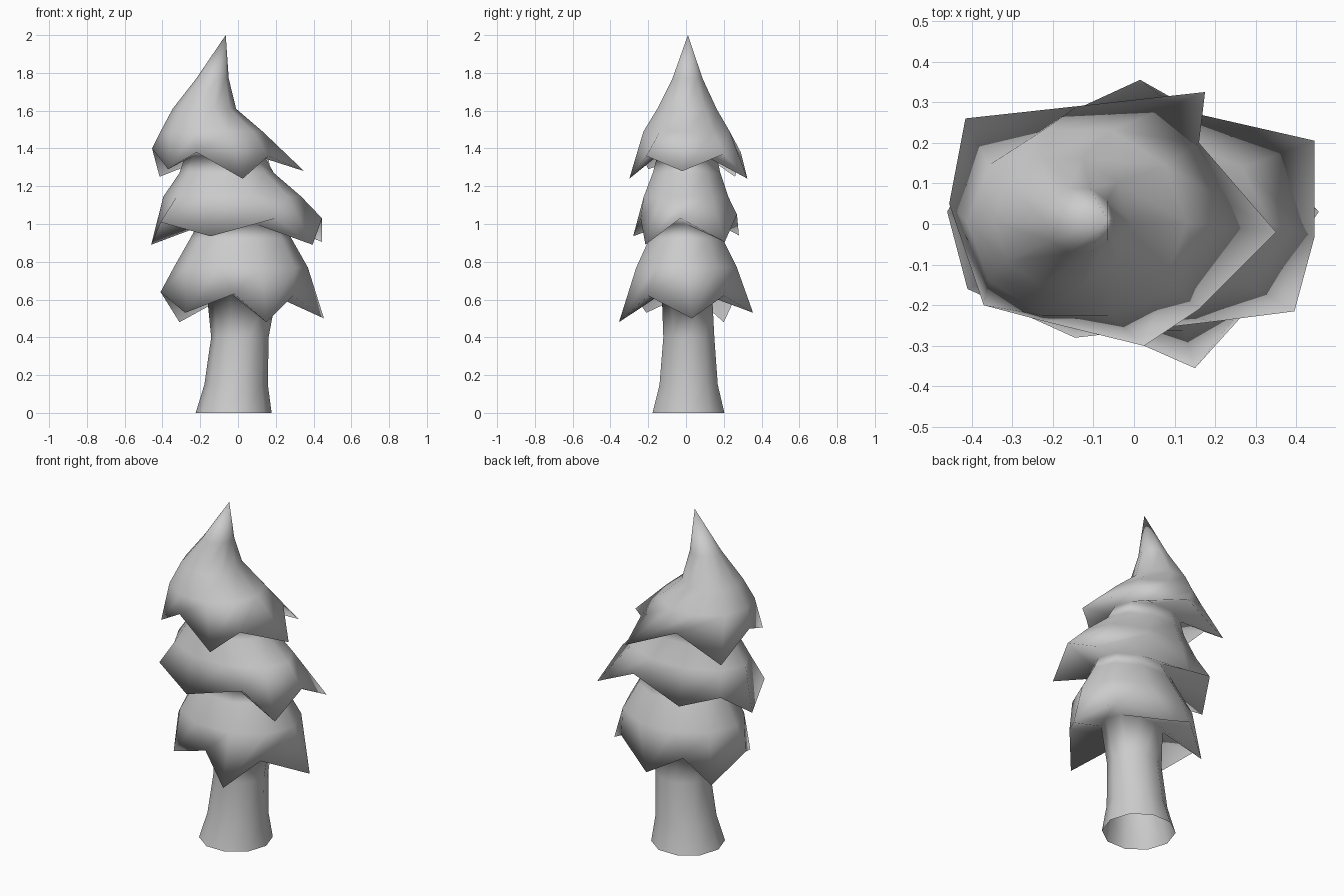
import bpy, bmesh
from math import sin, cos, radians

SIDES = 10


def ring(cx, cy, rx, ry, z):
    """Elliptical ring of points starting on +x."""
    return [(cx + rx * cos(radians(36 * k)), cy + ry * sin(radians(36 * k)), z)
            for k in range(SIDES)]


def loft(name, rings, apex):
    """Skin a stack of rings smoothly and close it in a point."""
    bm = bmesh.new()
    loops = [[bm.verts.new(p) for p in r] for r in rings]
    for a, b in zip(loops, loops[1:]):
        for k in range(SIDES):
            n = (k + 1) % SIDES
            bm.faces.new((a[k], a[n], b[n], b[k]))
    tip = bm.verts.new(apex)
    for k in range(SIDES):
        bm.faces.new((loops[-1][k], loops[-1][(k + 1) % SIDES], tip))
    for f in bm.faces:
        f.smooth = True
    me = bpy.data.meshes.new(name)
    bm.to_mesh(me)
    bm.free()
    ob = bpy.data.objects.new(name, me)
    bpy.context.collection.objects.link(ob)
    return ob


# flared trunk, open underneath
trunk = [ring(-0.023, 0.013, 0.201, 0.2, 0),
         ring(-0.01, 0.014, 0.168, 0.162, 0.15),
         ring(0.01, 0.015, 0.152, 0.142, 0.4)]

# narrow necks where a tier meets the part below it
neck1 = ring(0.02, 0.005, 0.185, 0.14, 0.63)
neck2 = ring(0.02, 0.0, 0.23, 0.17, 1.0)
neck3 = ring(-0.07, 0.005, 0.21, 0.165, 1.36)

# jagged rims: five drooping tips alternating with notches
rim1 = [(0.455, 0.03, 0.5), (0.29, 0.2, 0.62), (0.015, 0.355, 0.53),
        (-0.17, 0.27, 0.63), (-0.31, 0.2, 0.48), (-0.41, 0.02, 0.64),
        (-0.28, -0.21, 0.53), (-0.02, -0.28, 0.63), (0.15, -0.355, 0.48),
        (0.29, -0.2, 0.62)]
rim2 = [(0.445, -0.03, 1.03), (0.445, 0.205, 0.905), (0.16, 0.27, 1.05),
        (-0.15, 0.28, 0.94), (-0.37, 0.2, 1.02), (-0.46, 0.03, 0.89),
        (-0.41, -0.16, 1.01), (-0.145, -0.28, 0.935), (0.2, -0.24, 1.03),
        (0.395, -0.215, 0.89)]
rim3 = [(0.35, -0.02, 1.28), (0.16, 0.2, 1.37), (0.175, 0.325, 1.24),
        (-0.14, 0.29, 1.38), (-0.415, 0.26, 1.25), (-0.455, 0.05, 1.4),
        (-0.37, -0.2, 1.29), (-0.22, -0.24, 1.38), (0.025, -0.3, 1.24),
        (0.16, -0.21, 1.36)]

# foliage tiers: neck, rim, bulging upper surface
lower = [neck1, rim1, ring(0.015, 0.003, 0.355, 0.28, 0.77),
         ring(0.015, 0.0, 0.27, 0.205, 0.92)]
middle = [neck2, rim2, ring(-0.03, 0.0, 0.365, 0.235, 1.145),
          ring(-0.06, 0.003, 0.25, 0.188, 1.27)]
top = [neck3, rim3,
       ring(-0.14, 0.003, 0.27, 0.24, 1.49),
       ring(-0.178, 0.005, 0.168, 0.165, 1.61),
       ring(-0.135, 0.008, 0.086, 0.084, 1.77)]

tree = loft("pine_tree", trunk + lower + middle + top, (-0.065, 0.01, 2.0))

# mid grey surface
mat = bpy.data.materials.new("grey")
mat.diffuse_color = (0.55, 0.55, 0.55, 1)
tree.data.materials.append(mat)
